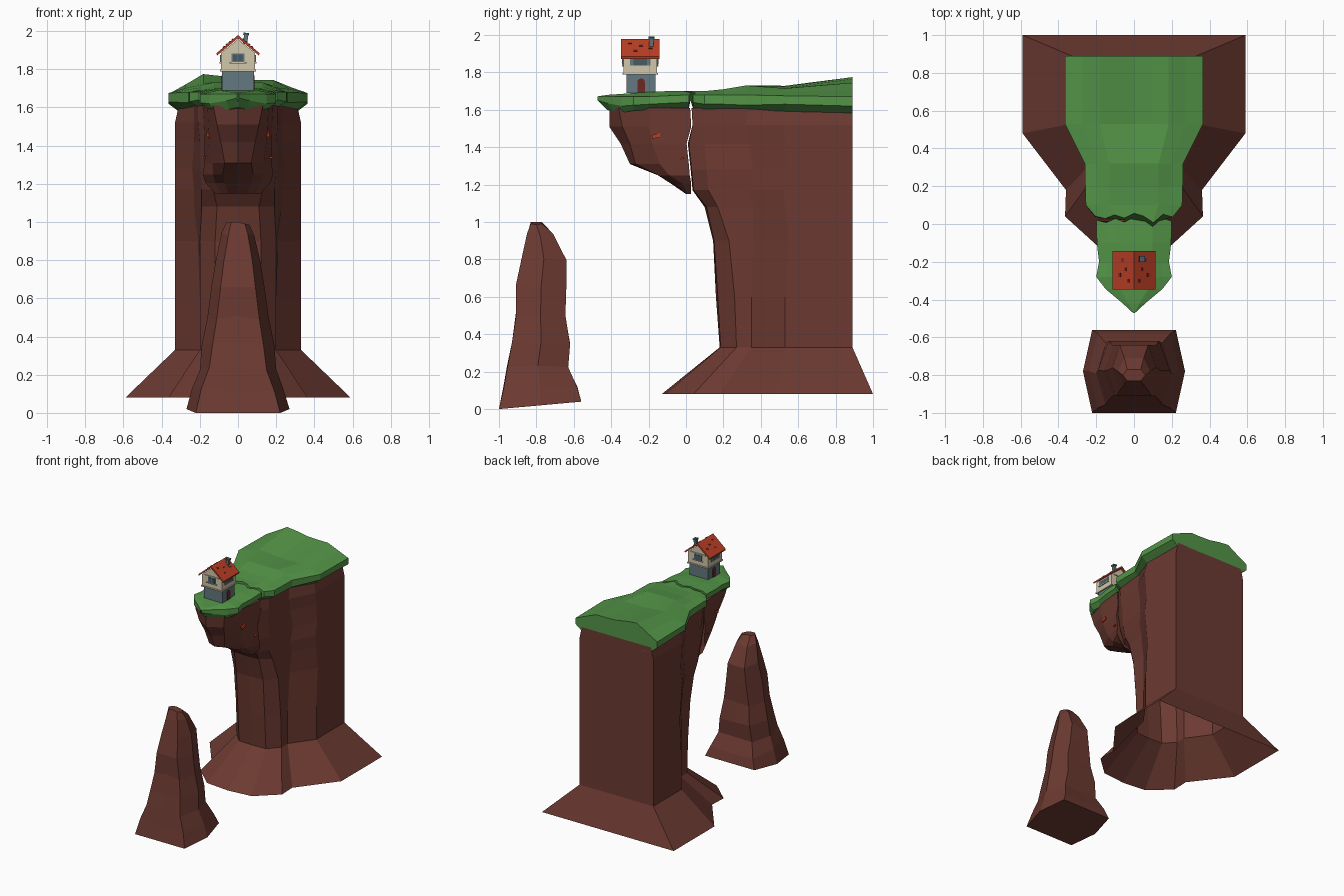
import bpy, bmesh, math, random
from mathutils import Matrix, Vector

random.seed(4)


def mat(name, rgb):
    m = bpy.data.materials.new(name)
    m.diffuse_color = (*rgb, 1)
    return m


ROCK = mat("rock brown", (.150, .042, .031))
GRASS = mat("grass green", (.088, .300, .064))
ROOF = mat("roof red", (.50, .050, .018))
WALL = mat("plaster cream", (.64, .57, .41))
STONE = mat("stone blue grey", (.125, .190, .215))
METAL = mat("dark slate", (.065, .105, .130))
DOOR = mat("door dark red", (.150, .022, .018))


def finish(bm, name, material):
    bmesh.ops.recalc_face_normals(bm, faces=bm.faces)
    me = bpy.data.meshes.new(name)
    bm.to_mesh(me)
    bm.free()
    me.materials.append(material)
    ob = bpy.data.objects.new(name, me)
    bpy.context.collection.objects.link(ob)
    return ob


def loft(name, rings, material, start=True, end=True):
    """Skin a list of closed rings, with optional end caps."""
    bm = bmesh.new()
    rows = [[bm.verts.new(p) for p in r] for r in rings]
    n = len(rows[0])
    for a, b in zip(rows, rows[1:]):
        for i in range(n):
            j = (i + 1) % n
            bm.faces.new((a[i], a[j], b[j], b[i]))
    if start:
        bm.faces.new(rows[0])
    if end:
        bm.faces.new(rows[-1])
    return finish(bm, name, material)


def mirror_ring(z, half):
    """half: points from the front centre (x = 0) round to the back right."""
    left = [(-x, y) for x, y in half[:0:-1] if x > 0]
    return [(x, y, z) for x, y in half + left]


def box(name, c, s, material, rot=(0, 0, 0)):
    bm = bmesh.new()
    bmesh.ops.create_cube(bm, size=1, matrix=Matrix.Diagonal((*s, 1)))
    ob = finish(bm, name, material)
    ob.location, ob.rotation_euler = c, rot
    return ob


def prism(name, outline, y0, y1, material):
    """Extrude an x-z outline along y."""
    return loft(name, [[(x, y, z) for x, z in outline] for y in (y0, y1)], material)


# cliff: flared open foot, straight pillar, then leaning out under the ledge
cliff = [
    (.08, [(0, -.13), (.20, -.11), (.365, .04), (.36, .18), (.59, .48), (.59, 1.0)]),
    (.33, [(0, .18), (.12, .185), (.20, .27), (.20, .35), (.33, .53), (.33, .89)]),
    (.60, [(0, .16), (.12, .17), (.20, .26), (.20, .35), (.33, .53), (.33, .89)]),
    (.90, [(0, .145), (.12, .15), (.20, .23), (.21, .36), (.33, .55), (.33, .89)]),
    (1.08, [(0, .10), (.11, .11), (.19, .17), (.23, .36), (.33, .53), (.33, .89)]),
    (1.17, [(0, .035), (.13, .04), (.19, .12), (.23, .34), (.33, .52), (.33, .89)]),
    (1.28, [(0, .025), (.16, .03), (.20, .11), (.24, .36), (.33, .54), (.33, .89)]),
    (1.42, [(0, .010), (.17, .015), (.20, .10), (.23, .34), (.33, .53), (.33, .89)]),
    (1.52, [(0, .035), (.18, .035), (.21, .09), (.23, .32), (.33, .52), (.33, .89)]),
    (1.61, [(0, .030), (.18, .030), (.21, .10), (.23, .33), (.31, .53), (.31, .89)]),
]
loft("cliff", [mirror_ring(z, h) for z, h in cliff], ROCK, start=False)

# overhanging rock under the house, split from the cliff by a narrow crack
chunk = [
    (1.15, [(0, .0), (.05, .0), (.09, .01), (.12, .028)]),
    (1.205, [(0, -.08), (.07, -.06), (.12, -.02), (.17, .028)]),
    (1.25, [(0, -.15), (.08, -.15), (.13, -.09), (.185, .020)]),
    (1.31, [(0, -.30), (.07, -.27), (.135, -.14), (.175, .015)]),
    (1.42, [(0, -.35), (.09, -.30), (.150, -.18), (.175, .003)]),
    (1.51, [(0, -.41), (.11, -.34), (.155, -.20), (.180, .028)]),
    (1.61, [(0, -.41), (.13, -.36), (.160, -.20), (.185, .022)]),
]
loft("overhang_rock", [mirror_ring(z, h) for z, h in chunk], ROCK)

# grass caps: cross-sections along y, with a jagged edge at the crack
JAG = [.0, .015, -.03, .005, .02, -.005, .012, -.008, .004]


def grass_ring(y, w, zb, zlow, zhi, ztop, jag=0, bump=0, inset=0):
    ring = [(w, y, zlow)]
    for i in range(9):
        t = 1 - i / 4
        z = zhi + (ztop - zhi) * min(1, (1 - abs(t)) * 2)
        z += bump * max(0, 1 - abs(t + .45) * 2)
        ring.append((t * w, y + jag * JAG[i], z))
    ring.append((-w, y, zlow))
    return ring + [(-w * .8, y + inset, zb), (w * .8, y + inset, zb)]


loft("back_grass", [grass_ring(*s) for s in (
    (.037, .205, 1.61, 1.64, 1.68, 1.70, 1),
    (.10, .255, 1.60, 1.63, 1.68, 1.70),
    (.20, .258, 1.60, 1.63, 1.68, 1.71),
    (.32, .26, 1.595, 1.625, 1.68, 1.73),
    (.53, .365, 1.575, 1.63, 1.675, 1.715, 0, .015),
    (.89, .365, 1.565, 1.62, 1.67, 1.745, 0, .033))], GRASS)
loft("front_grass", [grass_ring(*s) for s in (
    (.016, .198, 1.61, 1.64, 1.68, 1.70, 1),
    (-.10, .197, 1.605, 1.635, 1.675, 1.70),
    (-.20, .185, 1.60, 1.63, 1.67, 1.695),
    (-.28, .20, 1.595, 1.625, 1.67, 1.69),
    (-.345, .15, 1.585, 1.62, 1.67, 1.685),
    (-.42, .06, 1.59, 1.635, 1.67, 1.68, 0, 0, .03),
    (-.472, .004, 1.60, 1.65, 1.67, 1.672, 0, 0, .05))], GRASS)

# free-standing spire: (z, half width, front y, back y, corner fraction)
spire = [(0, .27, -1.0, -.56, .82), (.12, .24, -.975, -.58, .8),
         (.23, .20, -.955, -.63, .75), (.35, .19, -.93, -.62, .7),
         (.50, .16, -.91, -.645, .7), (.65, .14, -.91, -.64, .65),
         (.80, .115, -.88, -.64, .65), (.935, .085, -.85, -.71, .6),
         (1.0, .06, -.83, -.77, .6)]
rings = []
for k, (z, w, y0, y1, f) in enumerate(spire):
    m, c = (y0 + y1) / 2, w * f
    pts = [(0, y0), (c, y0), (w, m), (c, y1), (0, y1), (-c, y1), (-w, m), (-c, y0)]
    ring = []
    for x, y in pts:
        j = random.uniform(-.012, .012) if 0 < k < 8 else 0
        dz = (y + 1) * .09 if k == 0 else (-x * .25 if k == 8 and x > 0 else 0)
        ring.append((x, y, z + dz + j))
    rings.append(ring)
loft("rock_spire", rings, ROCK)

# house body
HY = -.245
box("house_base", (0, HY + .005, 1.74), (.166, .156, .10), STONE)
prism("house_upper", [(-.09, 1.79), (.09, 1.79), (.09, 1.885), (0, 1.958), (-.09, 1.885)],
      -.334, -.156, WALL)
box("floor_band", (0, HY, 1.793), (.19, .188, .01), WALL)

# roof: two thick slopes in one chevron outline
prism("roof", [(-.11, 1.872), (0, 1.963), (.11, 1.872), (.113, 1.884), (0, 1.979), (-.113, 1.884)],
      -.347, -.143, ROOF)
slope = math.atan2(.095, .113)
for s in (-1, 1):
    for x, y in ((.03, -.30), (.06, -.19), (.075, -.27), (.045, -.24)):
        box("roof_tile", (s * x, y, 1.981 - x * .84), (.012, .02, .004), DOOR, (0, s * slope, 0))

# chimney with a cap
box("chimney", (.04, -.185, 1.957), (.022, .024, .05), STONE, (0, .12, 0))
box("chimney_cap", (.043, -.185, 1.985), (.03, .032, .012), METAL, (0, .12, 0))

# gable windows front and back
for y, d in ((-.334, -1), (-.156, 1)):
    box("gable_window_frame", (0, y + d * .002, 1.86), (.066, .006, .046), STONE)
    box("gable_window_pane", (0, y + d * .004, 1.86), (.052, .006, .034), METAL)
    box("gable_window_bar", (0, y + d * .006, 1.86), (.005, .005, .034), STONE)
    box("gable_board", (0, y + d * .003, 1.888), (.13, .007, .007), WALL)
    box("gable_sill", (0, y + d * .004, 1.834), (.09, .010, .006), WALL)

# side windows and arched doors
for s in (-1, 1):
    box("side_window", (s * .091, HY, 1.855), (.006, .075, .034), METAL)
    for dy in (-.045, .045):
        box("window_shutter", (s * .092, HY + dy, 1.855), (.006, .018, .038), STONE)
    box("side_sill", (s * .093, HY, 1.834), (.008, .11, .006), WALL)
    arch = [(-.02, 1.692), (.02, 1.692)] + [
        (.02 * math.cos(a * math.pi / 6), 1.748 + .02 * math.sin(a * math.pi / 6)) for a in range(7)]
    loft("arched_door", [[(s * x, HY + .005 + y, z) for y, z in arch] for x in (.08, .087)], DOOR)

# small red beams poking from the sides of the overhang
for s in (-1, 1):
    for x, y, z, w in ((.150, -.16, 1.46, .045), (.165, -.02, 1.34, .02)):
        box("red_beam", (s * x, y, z), (.03, w, w * .45), ROOF, (.25, 0, 0))
